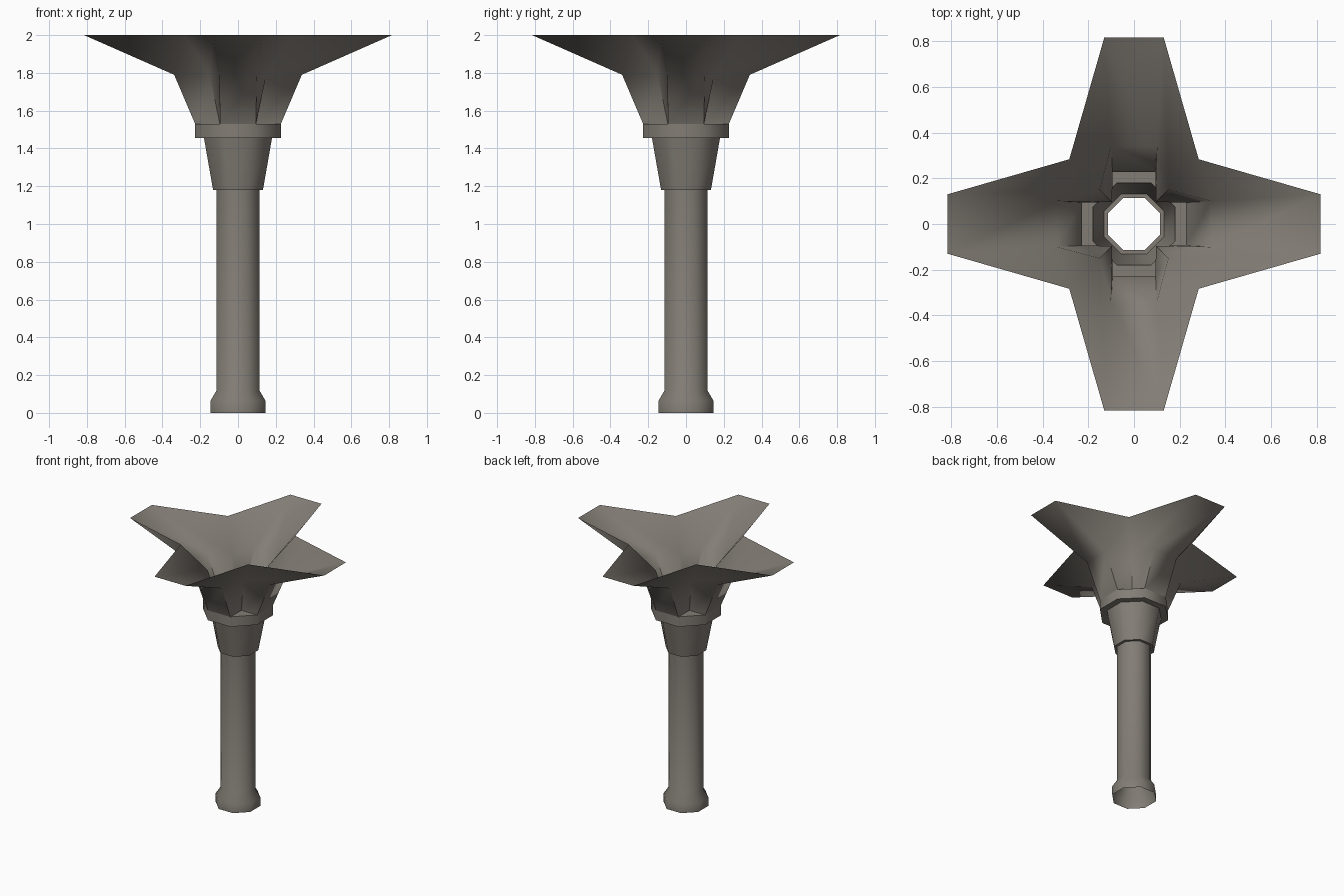
import bpy, bmesh, math

if "Cube" in bpy.data.objects:
    bpy.data.objects.remove(bpy.data.objects["Cube"])

stone = bpy.data.materials.new("warm grey stone")
stone.diffuse_color = (0.225, 0.205, 0.178, 1)
stone.use_nodes = True
stone.node_tree.nodes["Principled BSDF"].inputs["Base Color"].default_value = stone.diffuse_color
T = math.tan(math.pi / 8)


def octagon(r, z):
    """Flat-sided regular octagon ring, r = distance to the flats."""
    c = r / math.cos(math.pi / 8)
    return [(c * math.cos(math.radians(22.5 + 45 * i)),
             c * math.sin(math.radians(22.5 + 45 * i)), z) for i in range(8)]


def cross(reach, half, inner, z):
    """Four-armed ring: arm length, arm half width, inner corner position."""
    pts = []
    for q in range(4):
        c, s = round(math.cos(q * math.pi / 2)), round(math.sin(q * math.pi / 2))
        for x, y in ((reach, half), (inner, inner), (half, reach)):
            pts.append((c * x - s * y, s * x + c * y, z))
    return pts


def oct12(r, z):
    """Octagon with an extra point in the middle of each diagonal side."""
    h = r * T
    return cross(r, h, (r + h) / 2, z)


def loft(name, rings):
    bm = bmesh.new()
    loops = [[bm.verts.new(p) for p in ring] for ring in rings]
    for lo, hi in zip(loops, loops[1:]):
        n = len(lo)
        for i in range(n):
            j = (i + 1) % n
            bm.faces.new((lo[i], lo[j], hi[j], hi[i]))
    me = bpy.data.meshes.new(name)
    bm.to_mesh(me)
    bm.free()
    ob = bpy.data.objects.new(name, me)
    bpy.context.collection.objects.link(ob)
    me.materials.append(stone)
    bpy.ops.object.select_all(action='DESELECT')
    ob.select_set(True)
    bpy.context.view_layer.objects.active = ob
    bpy.ops.object.shade_smooth_by_angle(angle=math.radians(55))
    return ob


# Hollow shaft with a wider foot
loft("column", [octagon(r, z) for r, z in
                ((0.145, 0), (0.145, 0.065), (0.113, 0.12), (0.113, 1.18))])

# Tapered collar with a small ledge underneath
loft("collar", [octagon(r, z) for r, z in
                ((0.113, 1.18), (0.132, 1.18), (0.18, 1.455))])

# Octagonal flange, stepping in to a cross at its top
loft("flange", [oct12(0.18, 1.455), oct12(0.227, 1.455), oct12(0.227, 1.53),
                cross(0.227, 0.094, 0.096, 1.53)])

# Open four-armed flare
loft("flared_top", [cross(0.227, 0.094, 0.096, 1.53),
                    cross(0.338, 0.10, 0.15, 1.79),
                    cross(0.815, 0.13, 0.283, 2.0)])
